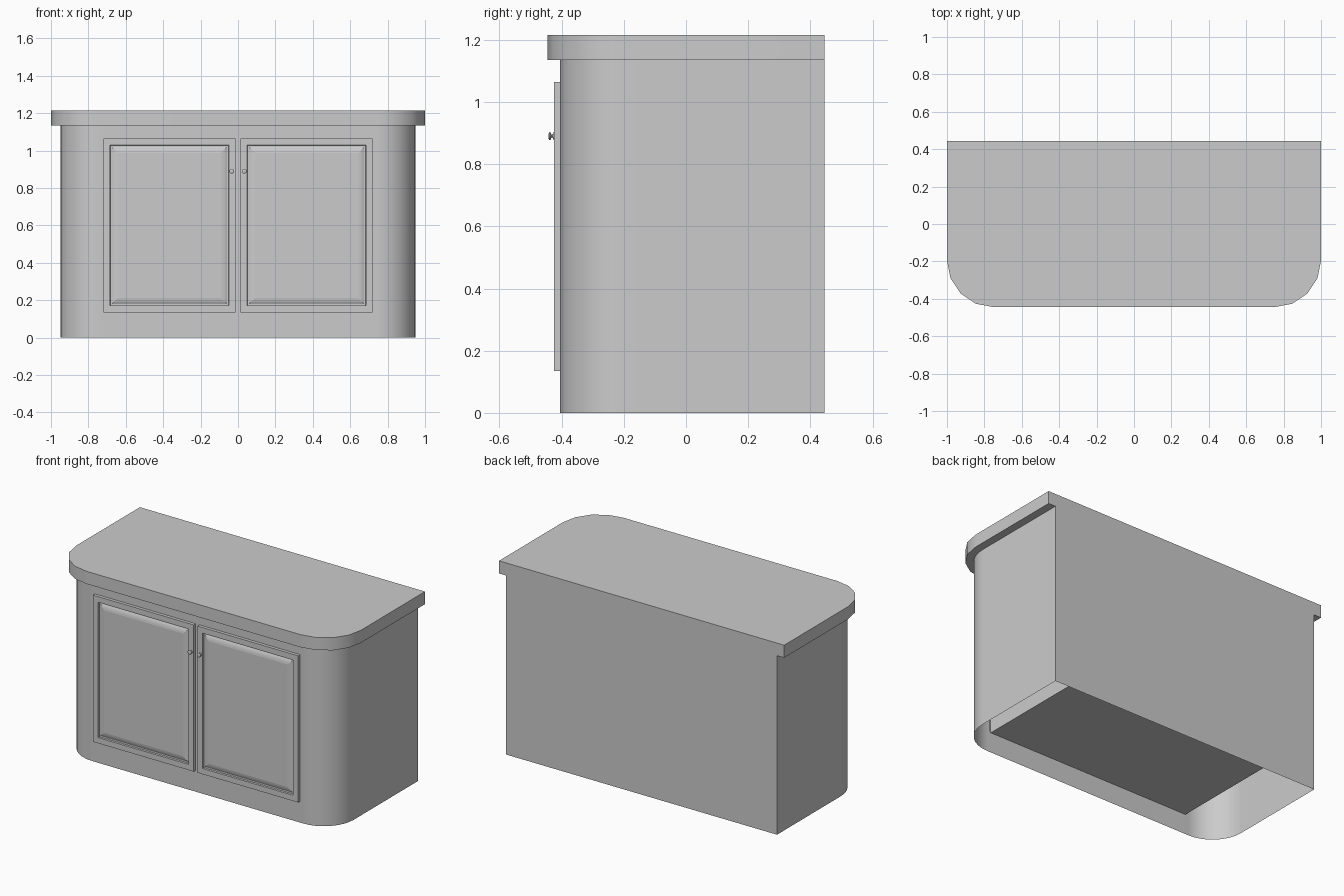
import bpy, bmesh
from math import sin, cos, pi, radians
from mathutils import Matrix, Vector

cube = bpy.data.objects.get("Cube")
if cube:
    bpy.data.objects.remove(cube, do_unlink=True)

# Single painted grey finish
grey = bpy.data.materials.new("plain_grey")
grey.use_nodes = True
colour = (0.6, 0.6, 0.6, 1)
grey.diffuse_color = colour
grey.node_tree.nodes["Principled BSDF"].inputs["Base Color"].default_value = colour


def finish(bm, name, smooth=False):
    """Turn a bmesh into a named object with the shared material."""
    mesh = bpy.data.meshes.new(name)
    bm.to_mesh(mesh)
    bm.free()
    mesh.materials.append(grey)
    obj = bpy.data.objects.new(name, mesh)
    bpy.context.collection.objects.link(obj)
    if smooth:
        bpy.ops.object.select_all(action='DESELECT')
        obj.select_set(True)
        bpy.context.view_layer.objects.active = obj
        bpy.ops.object.shade_smooth_by_angle(angle=radians(35))
    return obj


def rounded_slab(name, half_width, radius, z0, z1, segments, open_bottom):
    """Extrude a plan with a straight back and two rounded front corners."""
    back, cx, cy = 0.445, half_width - radius, -0.195
    arc = [(cx + radius * cos(a), cy - radius * sin(a))
           for a in (i * pi / 2 / segments for i in range(segments + 1))]
    plan = [(half_width, back)] + arc
    plan += [(-x, y) for x, y in reversed(plan)]
    bm = bmesh.new()
    base = bm.faces.new([bm.verts.new((x, y, z0)) for x, y in plan])
    top = bmesh.ops.extrude_face_region(bm, geom=[base], use_keep_orig=True)
    verts = [g for g in top["geom"] if isinstance(g, bmesh.types.BMVert)]
    bmesh.ops.translate(bm, verts=verts, vec=(0, 0, z1 - z0))
    bmesh.ops.recalc_face_normals(bm, faces=bm.faces[:])
    if open_bottom:
        low = [f for f in bm.faces if f.normal.z < -0.9]
        bmesh.ops.delete(bm, geom=low, context='FACES')
    obj = finish(bm, name, smooth=True)
    mod = obj.modifiers.new("flat_face_normals", 'WEIGHTED_NORMAL')
    mod.keep_sharp = True


def box(bm, low, high):
    low, high = Vector(low), Vector(high)
    size = high - low
    place = Matrix.Translation((low + high) / 2) @ Matrix.Diagonal((*size, 1))
    return bmesh.ops.create_cube(bm, size=1, matrix=place)


def door(name, x0, x1):
    """Door leaf with a sunk groove and a raised centre panel."""
    bm = bmesh.new()
    box(bm, (x0, -0.425, 0.135), (x1, -0.403, 1.065))
    face = min(bm.faces, key=lambda f: f.calc_center_median().y)
    # Each step: inset width, then movement along y
    for width, shift in ((0.036, 0), (0.001, 0.012), (0.008, 0),
                         (0.01, -0.005), (0.01, -0.003), (0.012, -0.002)):
        bmesh.ops.inset_region(bm, faces=[face], thickness=width, use_even_offset=True)
        bmesh.ops.translate(bm, verts=face.verts[:], vec=(0, shift, 0))
    finish(bm, name)


def knob(name, x):
    """Turned knob: base flange, narrow neck, rounded head."""
    profile = ((0.011, 0), (0.011, 0.003), (0.005, 0.005), (0.005, 0.009),
               (0.013, 0.012), (0.013, 0.015), (0.008, 0.018))
    sides = 12
    bm = bmesh.new()
    rings = [[bm.verts.new((x + r * cos(2 * pi * i / sides), -0.424 - d,
                            0.89 + r * sin(2 * pi * i / sides)))
              for i in range(sides)] for r, d in profile]
    for a, b in zip(rings, rings[1:]):
        for i in range(sides):
            j = (i + 1) % sides
            bm.faces.new((a[i], a[j], b[j], b[i]))
    bm.faces.new(rings[0])
    bm.faces.new(rings[-1])
    bmesh.ops.recalc_face_normals(bm, faces=bm.faces[:])
    finish(bm, name, smooth=True)


# Cabinet shell, open underneath, and the overhanging top
rounded_slab("cabinet_body", 0.95, 0.21, 0, 1.135, 8, True)
rounded_slab("countertop", 1.0, 0.25, 1.135, 1.215, 4, False)

# Inner storage compartment, seen from below
bm = bmesh.new()
box(bm, (-0.715, -0.402, 0.125), (0.715, 0.442, 1.13))
finish(bm, "inner_compartment")

# Doors and knobs, mirrored about the centre
for side, s in (("left", 1), ("right", -1)):
    door(side + "_door", *sorted((s * 0.013, s * 0.72)))
    knob(side + "_knob", s * 0.033)
